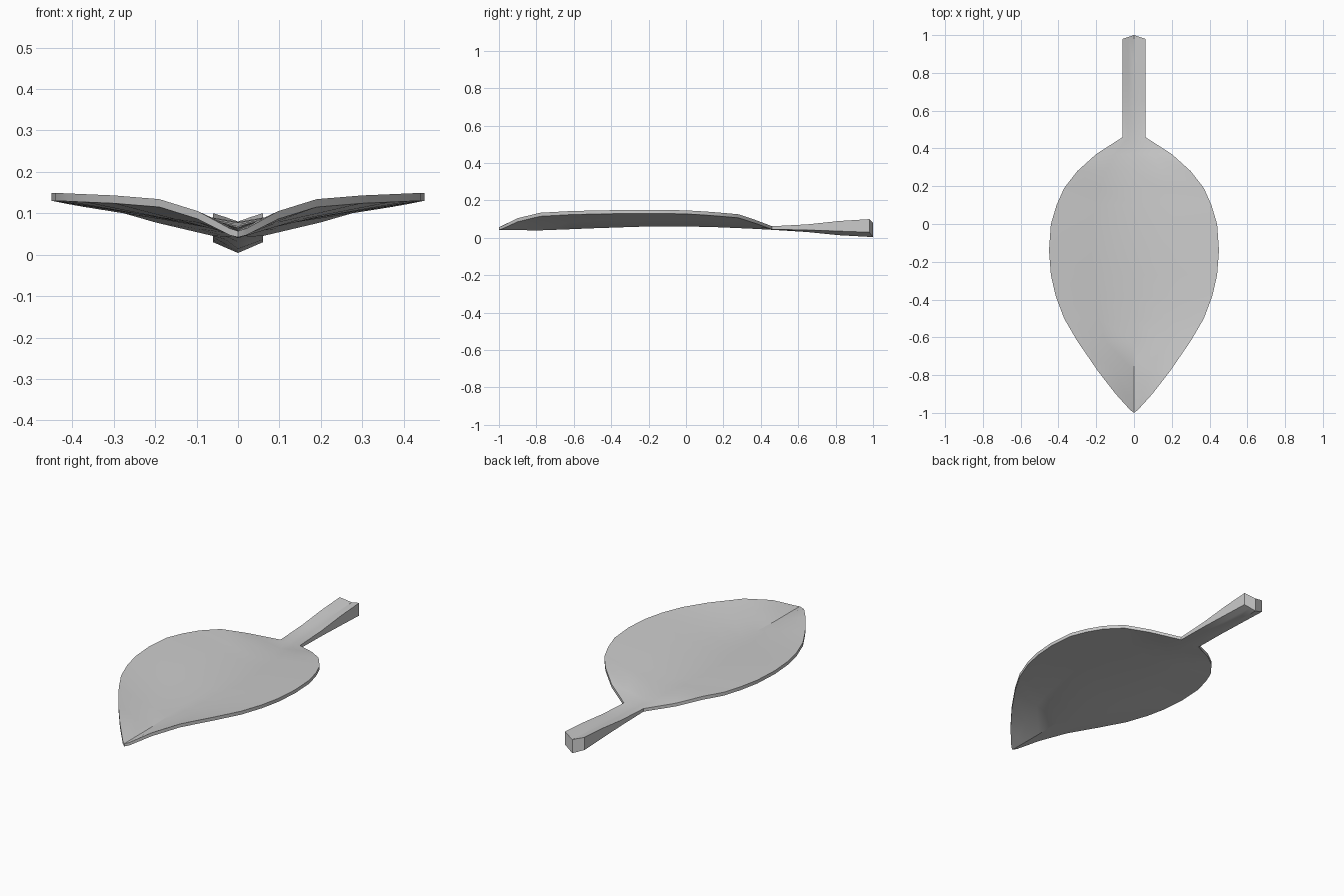
import bpy, bmesh

# Cross-sections: y, half width, centre bottom z, centre top z, edge bottom z, edge top z
SECTIONS = [
    (-0.985, 0.020, 0.042, 0.057, 0.047, 0.063),
    (-0.90, 0.097, 0.041, 0.058, 0.086, 0.105),
    (-0.78, 0.19, 0.040, 0.058, 0.115, 0.134),
    (-0.62, 0.30, 0.046, 0.064, 0.124, 0.143),
    (-0.50, 0.37, 0.051, 0.069, 0.127, 0.146),
    (-0.38, 0.415, 0.055, 0.073, 0.129, 0.148),
    (-0.27, 0.44, 0.059, 0.077, 0.130, 0.149),
    (-0.14, 0.45, 0.061, 0.079, 0.130, 0.149),
    (0.00, 0.44, 0.060, 0.078, 0.128, 0.147),
    (0.10, 0.41, 0.059, 0.076, 0.122, 0.141),
    (0.19, 0.37, 0.056, 0.073, 0.115, 0.134),
    (0.28, 0.30, 0.052, 0.069, 0.107, 0.126),
    (0.37, 0.20, 0.048, 0.065, 0.078, 0.096),
    (0.46, 0.06, 0.043, 0.058, 0.045, 0.062),
    (0.65, 0.06, 0.031, 0.063, 0.042, 0.072),
    (0.82, 0.06, 0.014, 0.071, 0.036, 0.090),
    (0.98, 0.06, 0.004, 0.080, 0.030, 0.100),
]

# Leaf blade and stem lofted as one solid
bm = bmesh.new()
rings = []
for i, (y, w, cb, ct, eb, et) in enumerate(SECTIONS):
    yc = {0: -1.0, len(SECTIONS) - 1: 1.0}.get(i, y)
    bulge = 0.004 * w / 0.45

    def point(t, top):
        c, e = (ct, et) if top else (cb, eb)
        a = abs(t)
        z = c + (e - c) * a + (bulge * 4 * a * (1 - a) if top else 0)
        return bm.verts.new((t * w, yc + (y - yc) * a, z))

    steps = (-1, -0.5, 0, 0.5, 1)
    rings.append([point(t, False) for t in steps] +
                 [point(t, True) for t in reversed(steps)])

for a, b in zip(rings, rings[1:]):
    n = len(a)
    for k in range(n):
        bm.faces.new((a[k], a[(k + 1) % n], b[(k + 1) % n], b[k]))

# End caps at the tip and the stem
for r in (rings[0], rings[-1]):
    for k in range(4):
        bm.faces.new((r[k], r[k + 1], r[8 - k], r[9 - k]))
bmesh.ops.recalc_face_normals(bm, faces=bm.faces)

mesh = bpy.data.meshes.new("leaf")
bm.to_mesh(mesh)
bm.free()
leaf = bpy.data.objects.new("leaf", mesh)
bpy.context.collection.objects.link(leaf)
bpy.context.view_layer.objects.active = leaf
leaf.select_set(True)
bpy.ops.object.shade_smooth_by_angle(angle=0.6)
